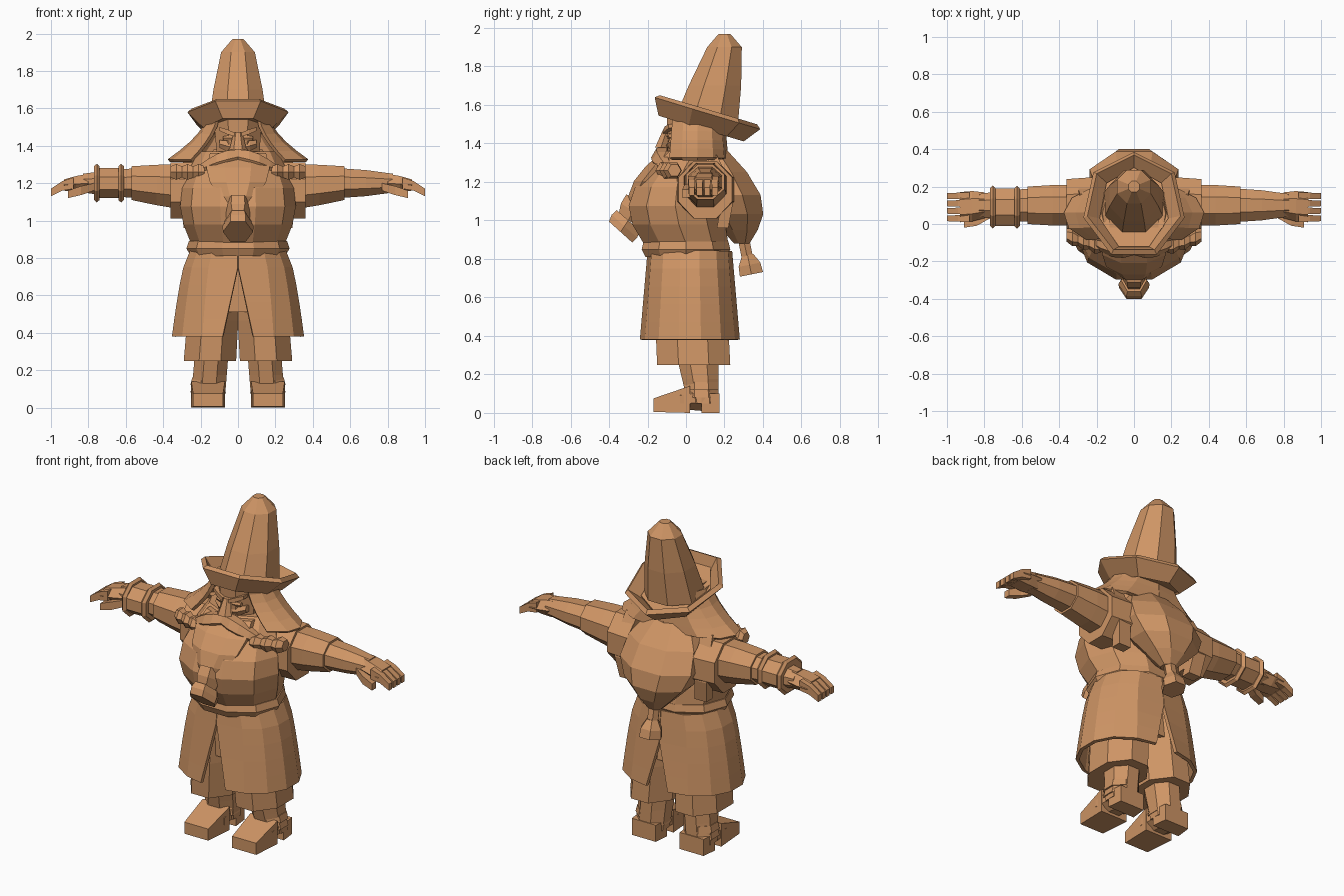
import bpy, bmesh
from math import pi, cos, sin, radians
from mathutils import Vector

cube = bpy.data.objects.get("Cube")
if cube:
    bpy.data.objects.remove(cube, do_unlink=True)

COLOUR = (.62, .3, .13, 1)
clay = bpy.data.materials.new("warm_clay")
clay.use_nodes = True
clay.diffuse_color = COLOUR
clay.node_tree.nodes["Principled BSDF"].inputs["Base Color"].default_value = COLOUR

# Directions spanning a cross-section, by the way the part runs
SPANS = {
    "upright": (Vector((1, 0, 0)), Vector((0, 1, 0))),
    "sideways": (Vector((0, 1, 0)), Vector((0, 0, 1))),
    "forward": (Vector((1, 0, 0)), Vector((0, 0, 1))),
}


def skin(name, rows, closed, capped, flip, thickness=0):
    """Join rows of points with quads, optionally as a tube with end caps."""
    bm = bmesh.new()
    grid = [[bm.verts.new((-p.x if flip else p.x, p.y, p.z)) for p in row] for row in rows]
    for lower, upper in zip(grid, grid[1:]):
        first = 0 if closed else 1
        for i in range(first, len(lower)):
            bm.faces.new((lower[i - 1], lower[i], upper[i], upper[i - 1]))
    if capped:
        bm.faces.new(grid[0])
        bm.faces.new(grid[-1])
    bmesh.ops.recalc_face_normals(bm, faces=bm.faces)
    mesh = bpy.data.meshes.new(name)
    bm.to_mesh(mesh)
    bm.free()
    mesh.materials.append(clay)
    obj = bpy.data.objects.new(name, mesh)
    bpy.context.collection.objects.link(obj)
    if thickness:
        cloth = obj.modifiers.new("thickness", "SOLIDIFY")
        cloth.thickness = thickness
        cloth.offset = 0


def tube(name, start, end, size, end_size=None, run="upright", bulge=0, bow=(0, 0, 0),
         steps=1, sides=8, lean=0, pair=False, hollow=False):
    """Faceted tube whose size blends from start to end, swelling and bowing midway."""
    start, end, bow = Vector(start), Vector(end), Vector(bow)
    size, end_size = Vector(size), Vector(end_size or size)
    across, deep = SPANS[run]
    deep = deep + Vector((0, 0, lean))
    turns = [-pi / 2 + pi * (2 * i + 1) / sides for i in range(sides)]
    rows = []
    for k in range(steps + 1):
        t = k / steps
        wave = sin(pi * t)
        centre = start.lerp(end, t) + bow * wave
        radius = size.lerp(end_size, t) * (1 + bulge * wave) / cos(pi / sides)
        rows.append([centre + across * radius.x * cos(a) + deep * radius.y * sin(a)
                     for a in turns])
    for prefix, flip in (("left_", False), ("right_", True)) if pair else (("", False),):
        skin(prefix + name, rows, True, not hollow, flip, .03 if hollow else 0)


def drape(name, top, bottom, width, depth, y, flare, slits=((0, 0), (0, 0)), opening=0,
          steps=5, cols=8):
    """Two mirrored cloth halves widening downwards; slits are (width, start) front and back."""
    angles = [radians(opening - 90 + (180 - opening) * i / (cols - 1)) for i in range(cols)]
    rows = []
    for k in range(steps + 1):
        t = k / steps
        wide = width[0] + (width[1] - width[0]) * t ** flare
        thick = depth[0] + (depth[1] - depth[0]) * t
        row = []
        for a in angles:
            gap, begin = slits[0] if a < 0 else slits[1]
            x = max(wide * max(cos(a), 0) ** .75, gap * max(t - begin, 0) / (1 - begin))
            row.append(Vector((x, y + thick * sin(a), top + (bottom - top) * t)))
        rows.append(row)
    for prefix, flip in (("left_", False), ("right_", True)):
        skin(prefix + name, rows, False, False, flip, .02)


# Pointed hat and tilted brim
tube("hat_cone", start=(0, .1, 1.5), end=(0, .2, 1.9), size=(.16, .17), end_size=(.09, .09),
     bulge=.05, steps=2)
tube("hat_tip", start=(0, .2, 1.9), end=(0, .2, 1.97), size=(.09, .09), end_size=(.03, .03))
tube("hat_brim", start=(0, .07, 1.49), end=(0, .1, 1.57), size=(.16, .2), end_size=(.24, .25),
     lean=-.3, sides=7, hollow=True)
tube("hat_band", start=(0, .07, 1.49), end=(0, .08, 1.53), size=(.16, .2), end_size=(.17, .2),
     lean=-.3, sides=7)

# Head and face
tube("head", start=(0, .03, 1.3), end=(0, .04, 1.56), size=(.11, .12), end_size=(.13, .14), steps=2)
tube("nose", start=(0, -.1, 1.47), end=(0, -.13, 1.38), size=(.02, .02), end_size=(.04, .03), sides=6)
tube("brow", start=(.02, -.1, 1.46), end=(.1, -.07, 1.49), size=(.02, .01), run="sideways",
     bulge=.3, steps=2, sides=4, pair=True)
tube("eye", start=(.03, -.09, 1.44), end=(.08, -.08, 1.44), size=(.01, .01), run="sideways",
     bulge=.4, steps=2, sides=6, pair=True)
tube("cheek", start=(.03, -.08, 1.39), end=(.1, -.05, 1.41), size=(.02, .02), run="sideways",
     bulge=.4, steps=2, sides=6, pair=True)

# Moustache, beaded braids and knotted beard
tube("moustache", start=(0, -.12, 1.34), end=(.23, -.09, 1.26), size=(.04, .04), end_size=(.02, .02),
     run="sideways", bulge=.5, bow=(0, -.02, .01), steps=4, sides=6, pair=True)
for i in range(3):
    x, y = .18 + .06 * i, .02 * i - .12
    tube("braid_bead_" + "abc"[i], start=(x, y, 1.26), end=(x + .06, y + .02, 1.26),
         size=(.03, .03), run="sideways", bulge=.4, steps=2, sides=6, pair=True)
tube("beard", start=(0, -.06, 1.36), end=(0, -.27, 1.05), size=(.15, .06), end_size=(.05, .04),
     bulge=.5, bow=(0, -.03, 0), steps=4)
tube("beard_knot", start=(0, -.25, 1.1), end=(0, -.3, 1), size=(.06, .06), end_size=(.05, .05),
     lean=-.6, bulge=.15, steps=2, sides=6)
tube("beard_tip", start=(0, -.3, 1), end=(0, -.34, .94), size=(.06, .06), end_size=(.07, .06),
     lean=-.9, bulge=.1, steps=2, sides=6)

# Torso and belt
tube("torso", start=(0, 0, .88), end=(0, .05, 1.37), size=(.24, .22), end_size=(.2, .13),
     bulge=.33, bow=(0, -.08, 0), steps=5, sides=10)
tube("belt", start=(0, 0, .81), end=(0, 0, .89), size=(.24, .21), end_size=(.25, .22),
     bulge=.07, steps=2, sides=10)

# Hood around the head, its hanging sack and tail
drape("hood", top=1.55, bottom=1.32, width=(.16, .37), depth=(.14, .16), y=.05,
      flare=1.6, opening=36, cols=6)
tube("hood_sack", start=(0, .12, 1.38), end=(0, .29, .88), size=(.13, .08), end_size=(.04, .04),
     bulge=1.6, bow=(0, .04, -.05), steps=5)
tube("hood_tail", start=(0, .3, .9), end=(0, .32, .8), size=(.03, .03), sides=6)
tube("hood_tassel", start=(0, .32, .82), end=(0, .34, .72), size=(.03, .03), end_size=(.06, .06),
     lean=.2, bulge=.25, steps=2, sides=6)
tube("back_strap", start=(.25, .13, 1.34), end=(.25, .19, .96), size=(.04, .03),
     bow=(.02, .05, 0), steps=3, sides=4, pair=True)

# Arms
tube("shoulder_cap", start=(.22, .1, 1.16), end=(.36, .1, 1.16), size=(.15, .15),
     end_size=(.14, .15), run="sideways", pair=True)
tube("sleeve", start=(.3, .1, 1.18), end=(.57, .1, 1.2), size=(.11, .12), end_size=(.1, .09),
     run="sideways", bulge=.03, steps=2, pair=True)
tube("forearm", start=(.54, .1, 1.2), end=(.83, .1, 1.2), size=(.09, .08), end_size=(.06, .05),
     run="sideways", bulge=.07, steps=2, pair=True)
tube("palm", start=(.8, .1, 1.2), end=(.93, .09, 1.19), size=(.06, .05), end_size=(.07, .03),
     run="sideways", bulge=.08, steps=2, sides=6, pair=True)
for i, finger in enumerate(("index", "middle", "ring", "little")):
    y = .03 + .04 * i
    tube(finger + "_finger", start=(.88, y, 1.2), end=(1, y, 1.15), size=(.02, .03),
         end_size=(.015, .02), run="sideways", bow=(0, 0, .01), steps=2, sides=4, pair=True)
tube("thumb", start=(.77, .05, 1.18), end=(.91, 0, 1.14), size=(.02, .02),
     run="sideways", bow=(0, -.01, 0), bulge=.2, steps=2, sides=4, pair=True)

# Bracer on the right wrist
tube("right_bracer", start=(-.62, .09, 1.2), end=(-.75, .09, 1.2), size=(.1, .08), run="sideways")
for edge, x in (("inner", -.61), ("outer", -.74)):
    tube("right_bracer_" + edge + "_rim", start=(x, .09, 1.2), end=(x - .03, .09, 1.2),
         size=(.1, .09), run="sideways", bulge=.15, steps=2)

# Split coat skirt
drape("coat_skirt", top=.84, bottom=.38, width=(.25, .35), depth=(.21, .25), y=.02,
      flare=.6, slits=((.08, .2), (.07, .4)))

# Breeches, legs and shoes
tube("breeches_seat", start=(0, .01, .8), end=(0, .03, .51), size=(.19, .15), end_size=(.2, .16))
tube("breeches", start=(.12, .02, .68), end=(.15, .04, .25), size=(.12, .17), end_size=(.14, .19),
     bulge=.05, steps=2, pair=True)
tube("leg", start=(.14, .06, .3), end=(.16, .09, .05), size=(.09, .11), end_size=(.09, .08),
     steps=2, pair=True)
for i, band in enumerate(("lower", "upper")):
    z = .08 + .04 * i
    tube(band + "_ankle_band", start=(.16, .08, z), end=(.16, .08, z + .04), size=(.095, .09),
         end_size=(.085, .085), pair=True)
tube("shoe_heel", start=(.16, .175, .05), end=(.16, .08, .05), size=(.08, .05), end_size=(.09, .05),
     run="forward", sides=4, pair=True)
tube("shoe_arch", start=(.16, .09, .08), end=(.16, -.03, .07), size=(.08, .07), end_size=(.09, .05),
     run="forward", pair=True)
tube("shoe_toe", start=(.16, .02, .07), end=(.16, -.17, .04), size=(.09, .07), end_size=(.08, .035),
     run="forward", steps=2, sides=4, pair=True)
